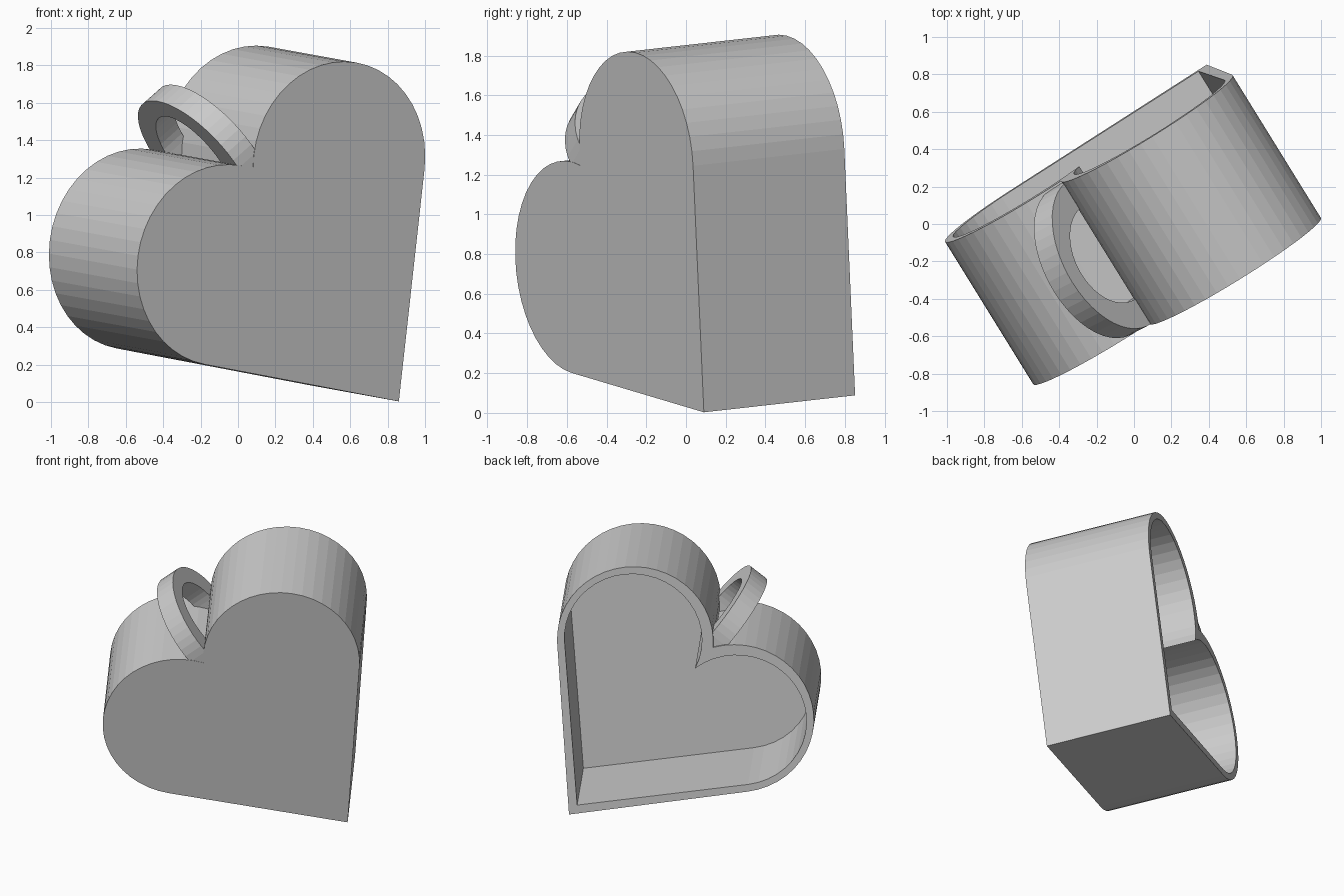
import bpy, bmesh
from math import sin, cos, pi, atan2, asin, acos, hypot
from mathutils import Vector

if "Cube" in bpy.data.objects:
    bpy.data.objects.remove(bpy.data.objects["Cube"])

# tilted frame: depth (front to back), up along the heart's axis, side across it
TIP = Vector((0.86, 0.09, 0.003))
DEPTH = Vector((-0.524, 0.847, 0.095)).normalized()
UP = Vector((-0.491, -0.386, 0.780))
UP = (UP - DEPTH * UP.dot(DEPTH)).normalized()
SIDE = UP.cross(DEPTH).normalized()
if SIDE.x < 0:
    SIDE = -SIDE
LENGTH = 0.9
CLEFT = 1.593


def place(s, a, u):
    return TIP + SIDE * s + DEPTH * a + UP * u


def heart(tip, c, h, r, n=24):
    """Closed heart outline (side, up): tip, right lobe, cleft, left lobe."""
    k = h - tip
    start = -(atan2(c, k) + asin(r / hypot(c, k)))
    end = pi - acos(c / r)
    arc = [(c + r * cos(start + (end - start) * i / n),
            h + r * sin(start + (end - start) * i / n)) for i in range(n + 1)]
    arc[-1] = (0, arc[-1][1])
    return [(0, tip)] + arc + [(-s, u) for s, u in reversed(arc[:-1])]


def finish(name, bm):
    bmesh.ops.recalc_face_normals(bm, faces=bm.faces)
    me = bpy.data.meshes.new(name)
    bm.to_mesh(me)
    bm.free()
    ob = bpy.data.objects.new(name, me)
    bpy.context.collection.objects.link(ob)
    return ob


def ring(bm, pts):
    return [bm.verts.new(p) for p in pts]


def bridge(bm, A, B):
    n = len(A)
    for i in range(n):
        j = (i + 1) % n
        bm.faces.new((A[i], A[j], B[j], B[i]))


# heart-shaped box, closed at the front and open at the back
outer = heart(0, 0.445, 1.287, 0.54)
inner = heart(0.09, 0.463, 1.287, 0.475)
bm = bmesh.new()
loops = [ring(bm, [place(s, a, u) for s, u in prof])
         for prof, a in ((outer, 0), (outer, LENGTH), (inner, LENGTH), (inner, 0.14))]
for A, B in zip(loops, loops[1:]):
    bridge(bm, A, B)
bm.faces.new(loops[0])
bm.faces.new(loops[-1])
finish("heart_box", bm)

# hanging loop: a flat arch with short legs sunk into the cleft
def arch(ra, rb, n=24):
    pts = [(0.445 + ra * cos(pi * i / n), 0.06 + rb * sin(pi * i / n)) for i in range(n + 1)]
    return [(0.445 + ra, -0.03)] + pts + [(0.445 - ra, -0.03)]

profile = arch(0.443, 0.405) + arch(0.285, 0.30)[::-1]
bm = bmesh.new()
m = len(profile) // 2
sides = [ring(bm, [place(s, a, CLEFT + b) for a, b in profile]) for s in (-0.07, 0.07)]
bridge(bm, *sides)
for S in sides:
    for i in range(m - 1):
        bm.faces.new((S[i], S[i + 1], S[-2 - i], S[-1 - i]))
finish("hanging_loop", bm)
